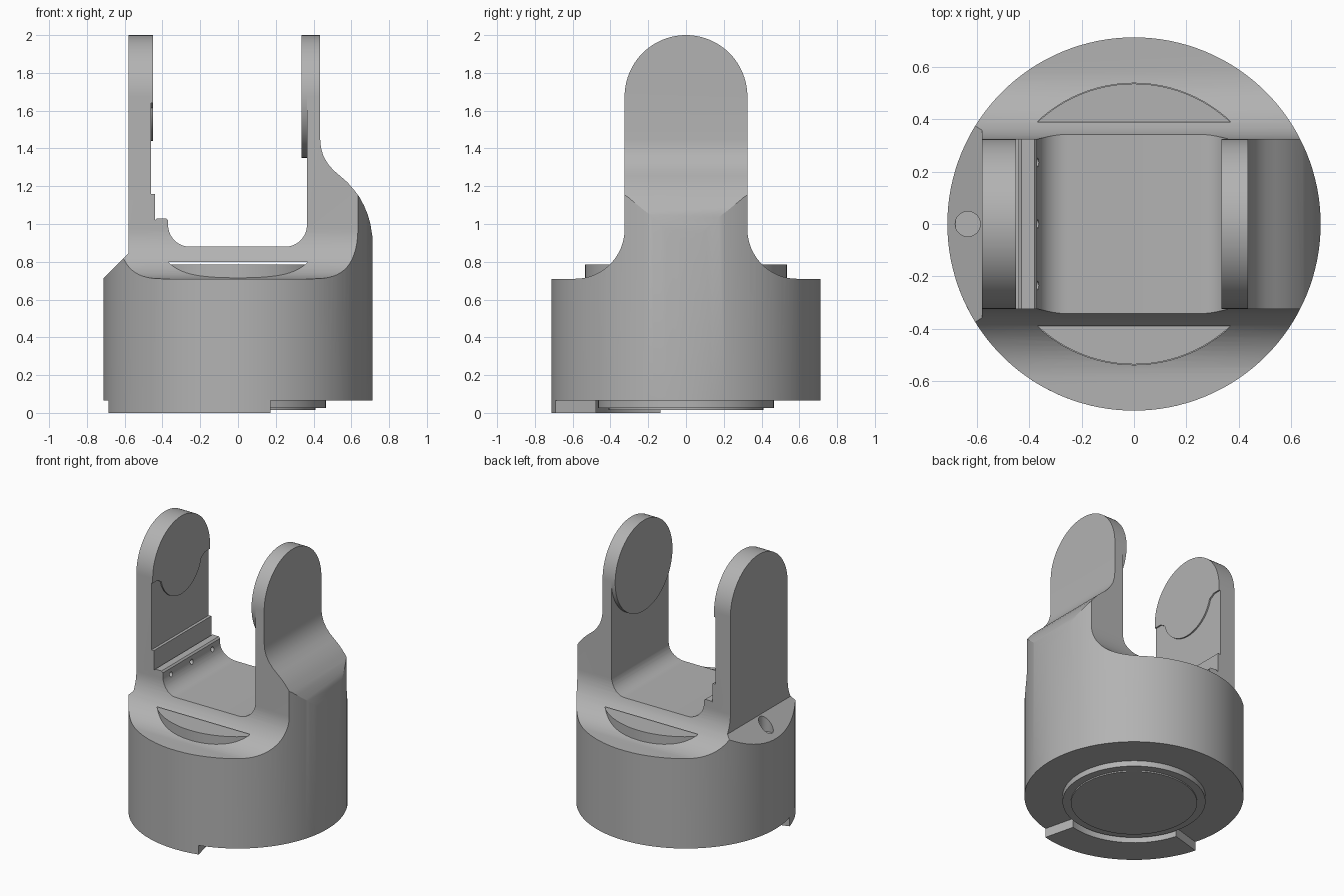
import bpy, bmesh, math
from math import sin, cos, radians

if "Cube" in bpy.data.objects:
    bpy.data.objects.remove(bpy.data.objects["Cube"])

grey = bpy.data.materials.new("plain grey")
grey.use_nodes = True
colour = (0.45, 0.45, 0.45, 1)
grey.diffuse_color = colour
grey.node_tree.nodes["Principled BSDF"].inputs["Base Color"].default_value = colour

R = 0.713        # housing radius
W = 0.325        # arm half width
PIVOT = 1.675    # height of the arm pivot


def arc(cx, cy, r, a0, a1, n=16):
    """Points along an arc, angles in degrees."""
    angles = [radians(a0 + (a1 - a0) * i / n) for i in range(n + 1)]
    return [(cx + r * cos(a), cy + r * sin(a)) for a in angles]


def prism(name, pts, axis, lo, hi):
    """Extrude a flat profile along x, y or z."""
    place = {"x": lambda p, d: (d, p[0], p[1]),
             "y": lambda p, d: (p[0], d, p[1]),
             "z": lambda p, d: (p[0], p[1], d)}[axis]
    bm = bmesh.new()
    low = [bm.verts.new(place(p, lo)) for p in pts]
    high = [bm.verts.new(place(p, hi)) for p in pts]
    bm.faces.new(low)
    bm.faces.new(high)
    for i in range(len(pts)):
        j = (i + 1) % len(pts)
        bm.faces.new((low[i], low[j], high[j], high[i]))
    bmesh.ops.recalc_face_normals(bm, faces=bm.faces)
    mesh = bpy.data.meshes.new(name)
    bm.to_mesh(mesh)
    bm.free()
    mesh.materials.append(grey)
    ob = bpy.data.objects.new(name, mesh)
    bpy.context.collection.objects.link(ob)
    return ob


def disc(name, c, r, axis, lo, hi, n=96):
    return prism(name, arc(c[0], c[1], r, 0, 360, n)[:-1], axis, lo, hi)


def select(ob):
    bpy.ops.object.select_all(action="DESELECT")
    ob.select_set(True)
    bpy.context.view_layer.objects.active = ob


def combine(ob, tool, operation):
    select(ob)
    mod = ob.modifiers.new("cut", "BOOLEAN")
    mod.operation, mod.solver, mod.object = operation, "EXACT", tool
    bpy.ops.object.modifier_apply(modifier=mod.name)
    bpy.data.objects.remove(tool)


# Fork outline seen from the front
fork = [(-0.8, 0), (0.8, 0), (0.8, 0.7), (0.722, 0.86), (0.712, 0.93),
        (0.701, 1.0), (0.687, 1.05), (0.668, 1.095), (0.645, 1.14),
        (0.615, 1.18), (0.58, 1.22), (0.54, 1.255), (0.505, 1.285),
        (0.475, 1.32), (0.452, 1.36), (0.439, 1.405), (0.435, 1.45),
        (0.435, 2.1), (0.365, 2.1)]
fork += arc(0.25, 0.995, 0.115, 0, -90)
fork += arc(-0.255, 0.995, 0.115, -90, -180)
fork += [(-0.37, 1.018), (-0.38, 1.03), (-0.43, 1.03), (-0.44, 1.02),
         (-0.44, 1.16), (-0.46, 1.16), (-0.46, 2.1), (-0.58, 2.1),
         (-0.58, 0.845), (-0.72, 0.705), (-0.8, 0.705)]

# Rounded arm flaring into the shoulders, seen from the side
F = 0.263
half = [(0.8, -0.1), (0.8, 0.71)] + arc(W + F, 0.71 + F, F, 270, 180, 20)
side = half + arc(0, PIVOT, W, 0, 180, 48) + [(-y, z) for y, z in reversed(half)]

# Housing and fork in one piece
body = disc("housing_and_fork", (0, 0), R, "z", 0.065, 2.2, 128)
combine(body, prism("fork_outline", fork, "y", -1, 1), "INTERSECT")
combine(body, prism("arm_outline", side, "x", -1, 1), "INTERSECT")

# Inner chamber that opens as crescent slots in both shoulders
combine(body, disc("chamber", (0, 0), 0.538, "z", 0.5, 0.80), "DIFFERENCE")
# Round recess on the sloping shoulder
combine(body, disc("recess", (-0.635, 0), 0.048, "z", 0.72, 1.0, 32), "DIFFERENCE")
# Row of small holes below the ledge
for y in (-0.235, 0, 0.235):
    combine(body, disc("hole", (y, 0.975), 0.017, "x", -0.41, -0.3, 20), "DIFFERENCE")

parts = [body]

# Disc showing through the crescent slots
parts.append(disc("inner_disc", (0, 0), 0.536, "z", 0.45, 0.785))

# Pivot pads on the inner arm faces
parts.append(disc("left_pivot_pad", (0, PIVOT), W, "x", 0.335, 0.37))
pad = arc(0, PIVOT, W, 0, 180, 48) + [(-W, 1.64), (-0.27, 1.64), (-0.245, 1.625)]
pad += arc(0, PIVOT, 0.235, 195, 345, 32) + [(0.245, 1.625), (0.27, 1.64), (W, 1.64)]
parts.append(prism("right_pivot_pad", pad, "x", -0.465, -0.45))

# Stepped plate under the housing
parts.append(disc("base_ring", (0, 0), 0.465, "z", 0.025, 0.07))
parts.append(disc("base_plate", (0, 0), 0.41, "z", 0.016, 0.03))

# Curved stop tab under the rim
tab = arc(0, 0, R, 196, 284, 32) + arc(0, 0, 0.49, 284, 196, 32)
parts.append(prism("stop_tab", tab, "z", 0, 0.07))

for ob in parts:
    select(ob)
    bpy.ops.object.shade_smooth_by_angle(angle=radians(25))
